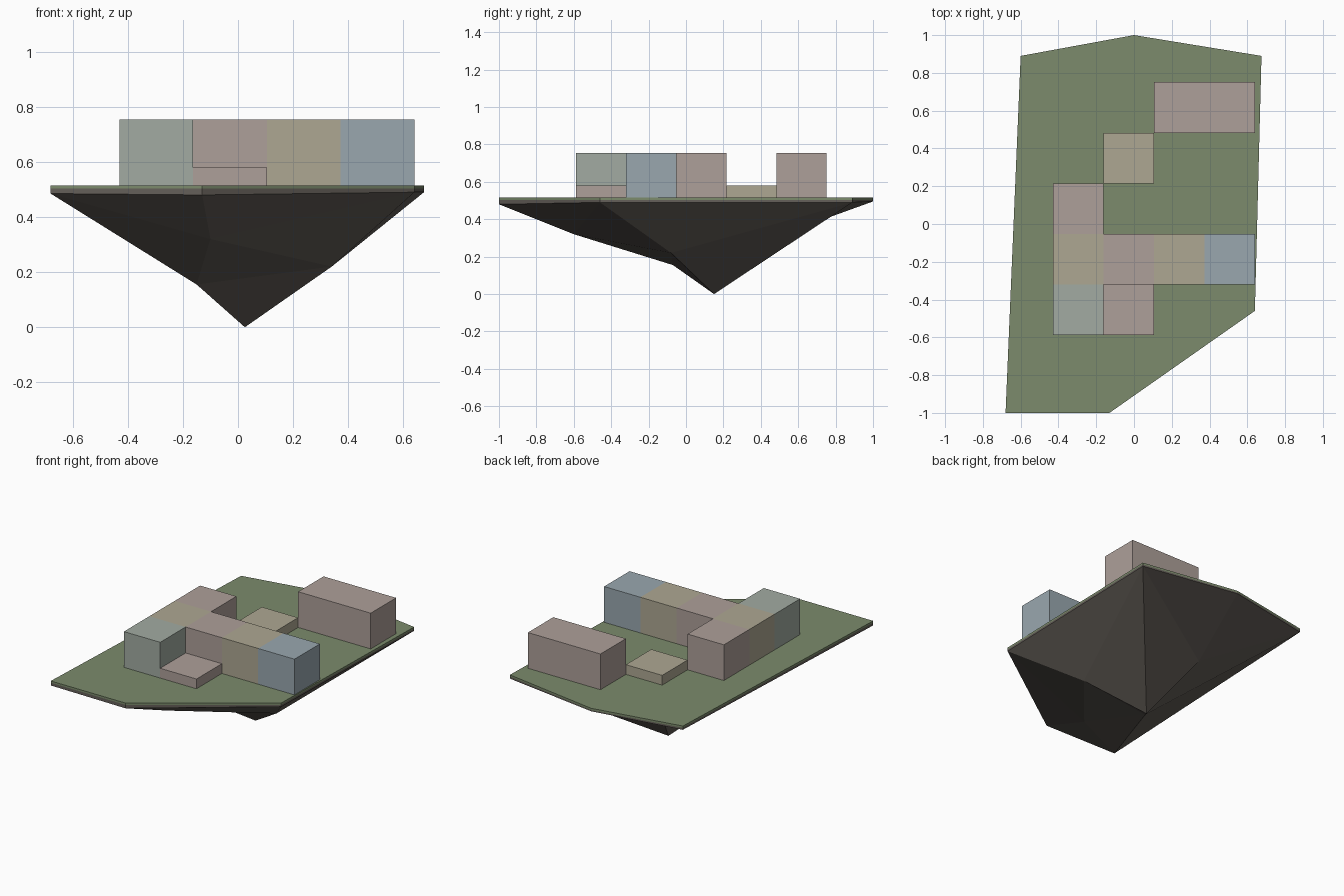
import bpy, bmesh

if "Cube" in bpy.data.objects:
    bpy.data.objects.remove(bpy.data.objects["Cube"])


def material(name, rgb):
    m = bpy.data.materials.new(name)
    m.diffuse_color = (*rgb, 1)
    m.use_nodes = True
    m.node_tree.nodes["Principled BSDF"].inputs["Base Color"].default_value = m.diffuse_color
    return m


def mesh_object(name, verts, faces, mat):
    me = bpy.data.meshes.new(name)
    me.from_pydata(verts, [], faces)
    bm = bmesh.new()
    bm.from_mesh(me)
    bmesh.ops.recalc_face_normals(bm, faces=bm.faces)
    bm.to_mesh(me)
    bm.free()
    me.materials.append(mat)
    ob = bpy.data.objects.new(name, me)
    bpy.context.collection.objects.link(ob)
    return ob


GRASS = material("grass", (0.20, 0.26, 0.15))
ROCK = material("rock", (0.13, 0.115, 0.10))
PINK = material("pink_block", (0.42, 0.35, 0.32))
YELLOW = material("yellow_block", (0.42, 0.39, 0.29))
BLUE = material("blue_block", (0.32, 0.39, 0.43))
GREEN = material("green_block", (0.36, 0.41, 0.36))

# Island outline, starting back left and going clockwise, with rim underside height
outline = [(-0.60, 0.89, 0.49), (0.0, 1.0, 0.495), (0.675, 0.89, 0.49),
           (0.64, -0.46, 0.49), (-0.13, -1.0, 0.48), (-0.68, -1.0, 0.485)]
TOP = 0.515
n = len(outline)

# Grass sheet with a rocky underside hanging below it
top = [(x, y, TOP) for x, y, _ in outline]
seam = [(x, y, TOP - 0.012) for x, y, _ in outline]
lower = [(-0.15, -0.07, 0.155),   # 18 left ridge
         (-0.14, 0.46, 0.30),     # 19 back ridge
         (0.34, -0.08, 0.22),     # 20 right ridge
         (-0.10, -0.60, 0.32),    # 21 front ridge
         (0.025, 0.15, 0.0)]      # 22 tip
faces = [tuple(range(n))]
for ring in (0, n):
    for i in range(n):
        j = (i + 1) % n
        faces.append((ring + i, ring + j, ring + n + j, ring + n + i))
a, b, c, d, e, f = range(2 * n, 3 * n)
P, S, T, R, tip = range(3 * n, 3 * n + 5)
faces += [(f, a, P), (a, S, P), (a, b, S), (b, c, S), (S, tip, P),
          (c, tip, S), (c, T, tip), (c, d, T), (d, R, T), (d, e, R),
          (e, f, R), (f, P, R), (R, P, T), (P, tip, T)]
island = mesh_object("floating_island", top + seam + outline + lower, faces, GRASS)
island.data.materials.append(ROCK)
for k, p in enumerate(island.data.polygons):
    p.material_index = 0 if k <= n else 1

# Blocks on a grid: column, row, top height, colour
CELL, X0, Y0 = 0.2675, -0.43, -0.587
HIGH, LOW = 0.753, 0.58
blocks = [(0, 0, HIGH, GREEN), (1, 0, LOW, PINK),
          (0, 1, HIGH, YELLOW), (1, 1, HIGH, PINK),
          (2, 1, HIGH, YELLOW), (3, 1, HIGH, BLUE),
          (0, 2, HIGH, PINK), (1, 3, LOW, YELLOW),
          (2, 4, HIGH, PINK), (3, 4, HIGH, PINK)]
box_faces = [(0, 1, 3, 2), (4, 5, 7, 6), (0, 1, 5, 4),
             (2, 3, 7, 6), (0, 2, 6, 4), (1, 3, 7, 5)]
for k, (col, row, height, mat) in enumerate(blocks):
    verts = [(X0 + (col + i) * CELL, Y0 + (row + j) * CELL, z)
             for i in (0, 1) for j in (0, 1) for z in (TOP, height)]
    mesh_object(f"block_{k + 1}", verts, box_faces, mat)
